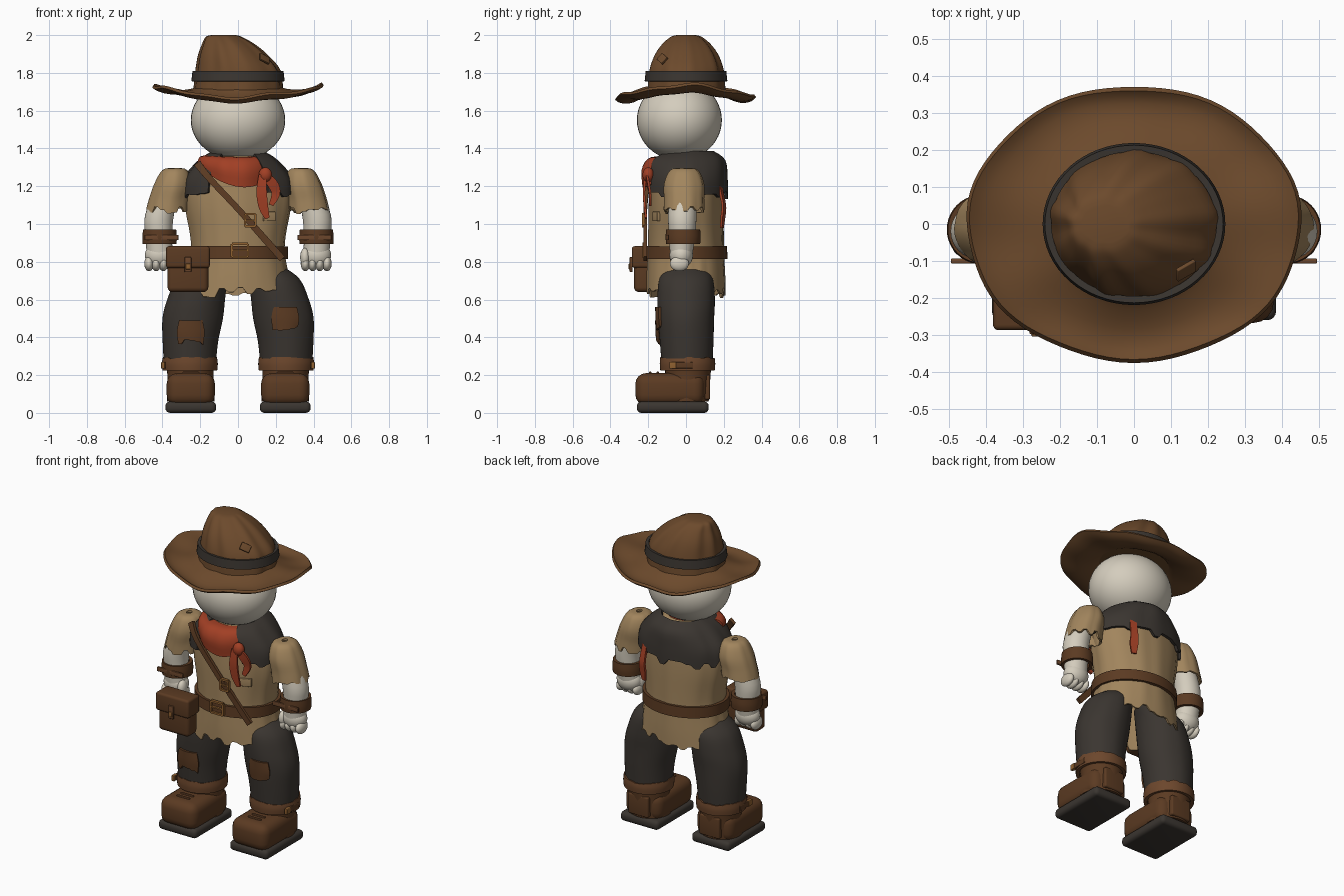
import bpy, bmesh, math, random
from mathutils import Vector, Matrix

if "Cube" in bpy.data.objects:
    bpy.data.objects.remove(bpy.data.objects["Cube"])

random.seed(4)

def material(name, rgb):
    m = bpy.data.materials.new(name)
    m.diffuse_color = (*rgb, 1)
    m.use_nodes = True
    m.node_tree.nodes["Principled BSDF"].inputs["Base Color"].default_value = m.diffuse_color
    return m

SKIN = material("ivory", (0.66, 0.61, 0.51))
HAT = material("hat_brown", (0.15, 0.068, 0.025))
LEATHER = material("leather", (0.105, 0.043, 0.016))
TRIM = material("light_leather", (0.15, 0.062, 0.025))
TAN = material("tan_cloth", (0.36, 0.235, 0.11))
DARK = material("dark_cloth", (0.043, 0.036, 0.03))
RED = material("red_cloth", (0.36, 0.05, 0.018))
BRASS = material("brass", (0.28, 0.12, 0.03))

def finish(name, bm, mat, thick=0, bevel=0):
    bmesh.ops.recalc_face_normals(bm, faces=bm.faces)
    me = bpy.data.meshes.new(name)
    bm.to_mesh(me)
    bm.free()
    me.materials.append(mat)
    ob = bpy.data.objects.new(name, me)
    bpy.context.collection.objects.link(ob)
    if thick:
        mod = ob.modifiers.new("thickness", 'SOLIDIFY')
        mod.thickness, mod.offset = thick, 0
    if bevel:
        mod = ob.modifiers.new("bevel", 'BEVEL')
        mod.width, mod.segments = bevel, 4
    return ob

def smooth_path(pts, sub):
    """Catmull-Rom through tuples of any length."""
    out = []
    for i in range(len(pts) - 1):
        a, b, c, d = (pts[max(0, min(len(pts) - 1, i + k))] for k in (-1, 0, 1, 2))
        for s in range(sub):
            t = s / sub
            out.append([0.5 * (2*q + (r - p)*t + (2*p - 5*q + 4*r - u)*t*t + (3*q - p - 3*r + u)*t**3)
                        for p, q, r, u in zip(a, b, c, d)])
    return out + [list(pts[-1])]

def shell(name, mat, rings, a0=0, a1=360, n=48, thick=0, caps=False, jag=0, fold=0, freq=9, sub=4, warp=None):
    """Loft of elliptical rings (z, cx, cy, rx, ry), or of arcs; last ring can be torn."""
    closed = a1 - a0 == 360
    count = n if closed else n + 1
    bm = bmesh.new()
    tear = [random.uniform(-1, 1) for _ in range(count // 2 + 1)]
    rows = []
    path = smooth_path(rings, sub)
    for k, (z, cx, cy, rx, ry) in enumerate(path):
        t = k / (len(path) - 1)
        row = []
        for i in range(count):
            a = math.radians(a0 + (a1 - a0) * i / n)
            f = 1 + fold * (math.sin(freq*a) + 0.5*math.sin((freq + 4)*a + 1)) * math.sin(math.pi*min(1, t*0.7 + 0.15))
            p = Vector((cx + rx*f*math.cos(a), cy + ry*f*math.sin(a), z + jag*tear[i//2]*t**3))
            if warp:
                p = warp(p, t, a)
            row.append(bm.verts.new(p))
        rows.append(row)
    for r, s in zip(rows, rows[1:]):
        for i in range(n):
            j = (i + 1) % count
            bm.faces.new((r[i], r[j], s[j], s[i]))
    if caps:
        bm.faces.new(rows[0])
        bm.faces.new(rows[-1])
    return finish(name, bm, mat, thick)

def box(name, mat, c, size, bevel=0.01, rot=None):
    bm = bmesh.new()
    m = Matrix.Translation(c) @ (rot or Matrix()) @ Matrix.Diagonal((*size, 1))
    bmesh.ops.create_cube(bm, size=1, matrix=m)
    return finish(name, bm, mat, bevel=bevel)

def ball(name, mat, c, r):
    bm = bmesh.new()
    bmesh.ops.create_uvsphere(bm, u_segments=40, v_segments=24, radius=1,
                              matrix=Matrix.Translation(c) @ Matrix.Diagonal((*r, 1)))
    return finish(name, bm, mat)

def ribbon(name, mat, pts, thick=0.012, normal=(0, -1, 0)):
    """Flat strip along points (x, y, z, width)."""
    bm = bmesh.new()
    path = smooth_path(pts, 5)
    pos = [Vector(p[:3]) for p in path]
    last = None
    for i, p in enumerate(pos):
        tan = pos[min(i + 1, len(pos) - 1)] - pos[max(i - 1, 0)]
        side = tan.cross(Vector(normal)).normalized() * path[i][3] / 2
        cur = bm.verts.new(p - side), bm.verts.new(p + side)
        if last:
            bm.faces.new((last[0], last[1], cur[1], cur[0]))
        last = cur
    return finish(name, bm, mat, thick)

def buckle(name, c, w, h, bar=0.012, rot=None):
    bm = bmesh.new()
    for x, z, sx, sz in ((-w/2, 0, bar, h), (w/2, 0, bar, h), (0, -h/2, w, bar), (0, h/2, w, bar), (0, 0, w, bar*0.7)):
        m = Matrix.Translation(c) @ (rot or Matrix()) @ Matrix.Translation((x, 0, z)) @ Matrix.Diagonal((sx, 0.018, sz, 1))
        bmesh.ops.create_cube(bm, size=1, matrix=m)
    return finish(name, bm, BRASS)

# head and hat
ball("head", SKIN, (0, -0.035, 1.55), (0.25, 0.225, 0.213))

def brim_bend(p, t, a):
    c, s = math.cos(a)**2, math.sin(a)**2
    dip = math.sin(math.pi * min(1, t*0.75))
    p.z = 1.725 - 0.03*math.sin(math.pi*t)*c - 0.075*dip*s + t*(0.008*c + 0.006*math.sin(5*a + 1) + 0.005*math.sin(9*a))
    p.xy *= 1 + 0.008*t*math.sin(7*a)
    return p

shell("hat_brim", HAT, [(1.72, 0, 0, 0.2, 0.18), (1.72, 0, 0, 0.33, 0.28), (1.72, 0, 0, 0.448, 0.368)],
      n=80, thick=0.016, warp=brim_bend)
shell("hat_crown", HAT, [(1.71, 0, 0, 0.235, 0.205), (1.81, 0, 0, 0.222, 0.195), (1.89, -0.025, 0, 0.183, 0.168),
      (1.95, -0.05, 0, 0.138, 0.128), (1.99, -0.075, 0, 0.095, 0.082), (2.0, -0.077, 0, 0.065, 0.05)],
      n=72, caps=True, fold=0.03)
shell("hat_band", DARK, [(1.755, 0, 0, 0.238, 0.21), (1.81, 0, 0, 0.232, 0.204)], n=64, thick=0.018)
box("hat_patch", HAT, (0.14, -0.125, 1.875), (0.06, 0.012, 0.045), 0.003,
    Matrix.Rotation(0.8, 4, 'Z') @ Matrix.Rotation(-0.55, 4, 'X') @ Matrix.Rotation(0.5, 4, 'Y'))

# tunic, shoulder cape, neck scarf
shell("tunic", TAN, [(1.37, 0, 0, 0.1, 0.1), (1.34, 0, 0, 0.16, 0.15), (1.27, 0, 0, 0.245, 0.18), (1.18, 0, 0, 0.275, 0.187),
      (1.08, 0, 0, 0.272, 0.192), (0.95, 0, 0, 0.248, 0.194), (0.85, 0, 0, 0.242, 0.196), (0.72, 0, 0, 0.265, 0.203),
      (0.635, 0, 0, 0.285, 0.205)], n=72, thick=0.01, jag=0.028, fold=0.008, freq=12)
shell("shoulder_cape", DARK, [(1.38, 0, 0.02, 0.13, 0.12), (1.335, 0, 0, 0.2, 0.198), (1.24, 0, 0, 0.28, 0.21),
      (1.15, 0, 0, 0.293, 0.213)], a0=-58, a1=238, n=54, thick=0.016, jag=0.02, fold=0.012)

def scarf_drape(p, t, a):
    p.z -= 0.1 * t*t * max(0, math.cos(a + math.radians(78)))**2
    return p

shell("neck_scarf", RED, [(1.345, -0.01, 0, 0.08, 0.1), (1.355, -0.01, 0, 0.18, 0.19), (1.33, -0.01, 0, 0.205, 0.23),
      (1.295, -0.01, 0, 0.205, 0.225)], a0=-165, a1=-15, n=32, thick=0.014, fold=0.012, warp=scarf_drape)
ball("scarf_knot", RED, (0.145, -0.2, 1.26), (0.035, 0.03, 0.04))
ribbon("scarf_tail_inner", RED, [(0.13, -0.215, 1.26, 0.04), (0.125, -0.222, 1.17, 0.055), (0.135, -0.218, 1.09, 0.05), (0.155, -0.212, 1.03, 0.025)])
ribbon("scarf_tail_outer", RED, [(0.14, -0.21, 1.26, 0.04), (0.185, -0.2, 1.21, 0.055), (0.2, -0.19, 1.16, 0.045), (0.175, -0.19, 1.1, 0.025)])
ribbon("scarf_tail_back", RED, [(0.16, 0.18, 1.2, 0.04), (0.165, 0.2, 1.1, 0.045), (0.165, 0.196, 1.04, 0.05), (0.16, 0.19, 0.98, 0.03)], normal=(0.3, 1, 0))

# belt, cross strap and pouch
shell("belt", LEATHER, [(0.815, 0, 0, 0.255, 0.21), (0.882, 0, 0, 0.255, 0.207)], n=64, thick=0.02)
buckle("belt_buckle", (0.01, -0.222, 0.86), 0.085, 0.07)
ribbon("cross_strap", LEATHER, [(-0.215, -0.16, 1.32, 0.04), (-0.15, -0.195, 1.24, 0.034), (0, -0.215, 1.08, 0.032),
       (0.12, -0.215, 0.945, 0.036), (0.235, -0.215, 0.815, 0.036)], 0.018)
buckle("strap_buckle", (0.065, -0.225, 1.02), 0.055, 0.065)
box("chest_patch", TAN, (0.165, -0.158, 1.04), (0.07, 0.018, 0.05), 0.004, Matrix.Rotation(0.4, 4, 'Z'))
box("pouch_body", LEATHER, (-0.265, -0.225, 0.75), (0.215, 0.1, 0.22), 0.025)
box("pouch_flap", LEATHER, (-0.265, -0.228, 0.825), (0.232, 0.118, 0.115), 0.015)
box("pouch_tab", TRIM, (-0.265, -0.291, 0.785), (0.035, 0.014, 0.08), 0.004)
box("pouch_clasp", BRASS, (-0.265, -0.298, 0.775), (0.024, 0.012, 0.03), 0.004)

for s, side in ((1, "left"), (-1, "right")):
    # arms: sleeve, forearm, cuff and hand
    shell(f"{side}_sleeve", TAN, [(1.29, s*0.335, -0.01, 0.015, 0.02), (1.28, s*0.335, -0.01, 0.062, 0.07), (1.21, s*0.345, -0.01, 0.092, 0.1),
          (1.13, s*0.365, -0.01, 0.1, 0.1), (1.075, s*0.375, -0.01, 0.105, 0.102)], n=40, thick=0.012, jag=0.022, fold=0.018, freq=8)
    shell(f"{side}_arm", SKIN, [(1.22, s*0.365, -0.015, 0.065, 0.065), (1.05, s*0.415, -0.02, 0.076, 0.075),
          (0.95, s*0.42, -0.02, 0.072, 0.07), (0.84, s*0.415, -0.025, 0.068, 0.06)], n=32, caps=True)
    shell(f"{side}_cuff", LEATHER, [(0.895, s*0.415, -0.015, 0.08, 0.08), (0.93, s*0.415, -0.015, 0.081, 0.083),
          (0.97, s*0.415, -0.015, 0.078, 0.08)], n=40, thick=0.02)
    box(f"{side}_cuff_strap", TRIM, (s*0.405, -0.1, 0.928), (0.18, 0.014, 0.028), 0.004)
    ball(f"{side}_palm", SKIN, (s*0.415, -0.025, 0.835), (0.078, 0.062, 0.068))
    for k in range(4):
        ball(f"{side}_finger_{k+1}", SKIN, (s*(0.357 + 0.038*k), -0.035, 0.79), (0.025, 0.05, 0.04))
    ball(f"{side}_thumb", SKIN, (s*0.355, -0.05, 0.825), (0.026, 0.036, 0.048))

    # trouser leg and knee patch
    shell(f"{side}_trouser_leg", DARK, [(0.78, s*0.13, 0, 0.1, 0.1), (0.71, s*0.19, 0, 0.135, 0.142), (0.6, s*0.222, 0, 0.153, 0.152),
          (0.5, s*0.24, 0, 0.16, 0.148), (0.38, s*0.252, 0.003, 0.147, 0.142), (0.265, s*0.255, 0.005, 0.138, 0.135)],
          n=48, caps=True, fold=0.004)
    pz = 0.5 if s > 0 else 0.43
    shell(f"{side}_knee_patch", LEATHER, [(pz + 0.06, s*0.25, 0, 0.13, 0.156), (pz, s*0.25, 0, 0.155, 0.155),
          (pz - 0.055, s*0.25, 0, 0.14, 0.151)], a0=-117, a1=-63, n=8, thick=0.014, jag=0.014)

    # boot: collar, shaft, foot, heel, sole, laces
    shell(f"{side}_boot_collar", TRIM, [(0.225, s*0.255, 0.008, 0.135, 0.134), (0.26, s*0.255, 0.008, 0.138, 0.137),
          (0.29, s*0.255, 0.008, 0.134, 0.134)], n=48, thick=0.02, jag=0.006)
    shell(f"{side}_boot_shaft", LEATHER, [(0.28, s*0.255, 0.01, 0.128, 0.126), (0.2, s*0.252, 0.01, 0.122, 0.12),
          (0.06, s*0.25, 0.0, 0.125, 0.12)], n=40, caps=True)
    box(f"{side}_boot_foot", LEATHER, (s*0.25, -0.085, 0.125), (0.255, 0.365, 0.17), 0.055)
    box(f"{side}_boot_heel", LEATHER, (s*0.25, 0.105, 0.135), (0.14, 0.045, 0.13), 0.01)
    box(f"{side}_boot_sole", DARK, (s*0.25, -0.07, 0.03), (0.268, 0.38, 0.06), 0.024)
    for k in range(2):
        box(f"{side}_boot_lace_{k+1}", TRIM, (s*0.25, -0.15 - 0.04*k, 0.212), (0.09, 0.014, 0.012), 0.004)
    box(f"{side}_boot_strap", LEATHER, (s*0.393, -0.02, 0.252), (0.02, 0.11, 0.034), 0.004)
    box(f"{side}_boot_buckle", BRASS, (s*0.397, -0.07, 0.252), (0.02, 0.035, 0.036), 0.004)

# apply modifiers and shade
bpy.ops.object.select_all(action='SELECT')
bpy.context.view_layer.objects.active = bpy.context.selected_objects[0]
bpy.ops.object.convert(target='MESH')
bpy.ops.object.shade_smooth_by_angle(angle=math.radians(40))
